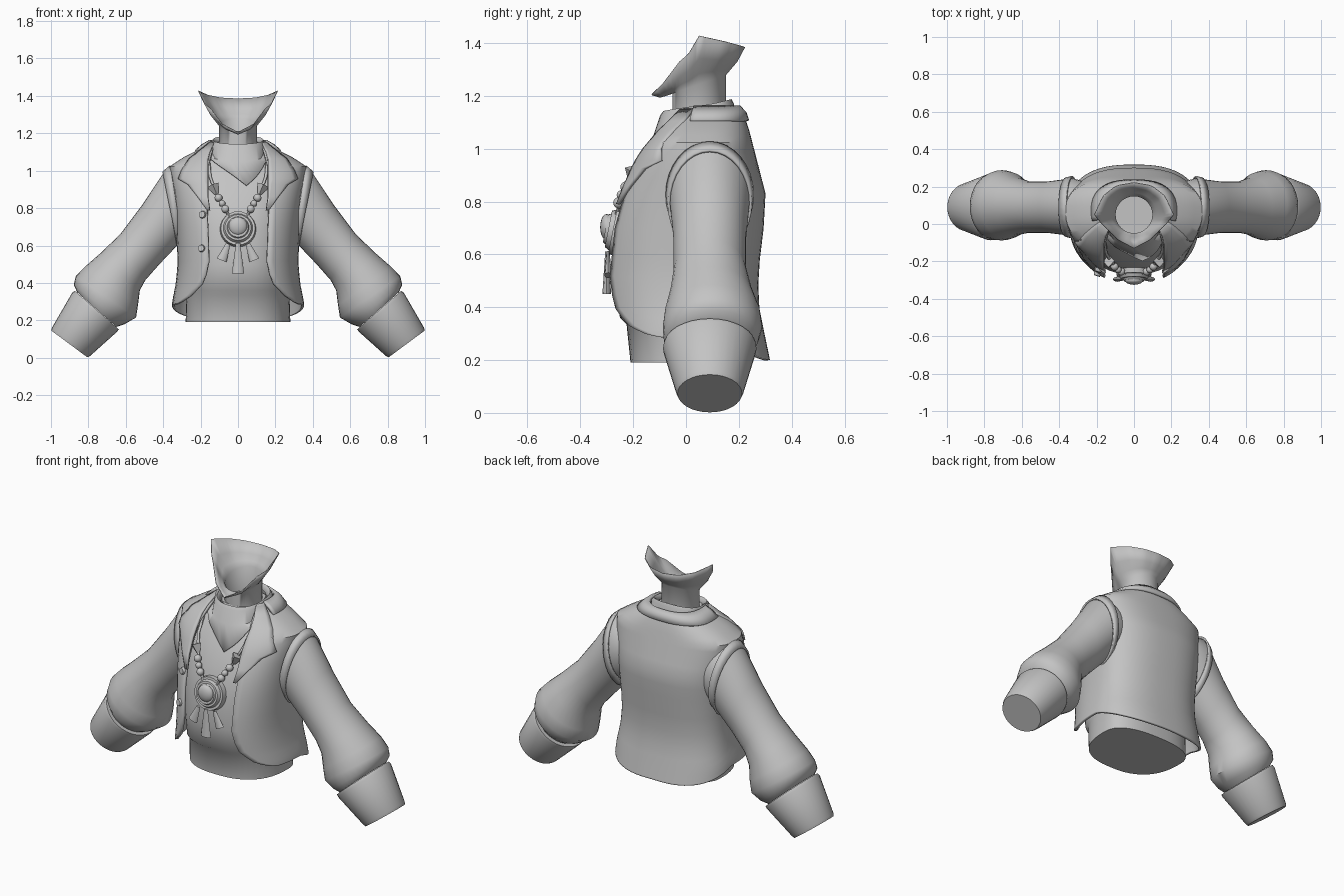
import bpy, bmesh
from math import sin, cos, asin, pi, radians
from mathutils import Vector, Matrix

if "Cube" in bpy.data.objects:
    bpy.data.objects.remove(bpy.data.objects["Cube"])

grey = bpy.data.materials.new("plain_grey")
grey.use_nodes = True
grey.diffuse_color = (0.55, 0.55, 0.55, 1)
grey.node_tree.nodes["Principled BSDF"].inputs["Base Color"].default_value = (0.55, 0.55, 0.55, 1)
P, MID = 0.8, 0.07   # roundness and depth centre of body sections


def finish(name, bm, thick=0, angle=40):
    bmesh.ops.recalc_face_normals(bm, faces=bm.faces)
    mesh = bpy.data.meshes.new(name)
    bm.to_mesh(mesh)
    bm.free()
    mesh.materials.append(grey)
    ob = bpy.data.objects.new(name, mesh)
    bpy.context.collection.objects.link(ob)
    bpy.ops.object.select_all(action="DESELECT")
    ob.select_set(True)
    bpy.context.view_layer.objects.active = ob
    bpy.ops.object.shade_smooth_by_angle(angle=radians(angle))
    if thick:
        mod = ob.modifiers.new("thickness", "SOLIDIFY")
        mod.thickness = thick
        mod.offset = 0
    return ob


def loft(name, rows, closed=True, caps=(False, False), thick=0, angle=40):
    """Skin rows of points; cap the first or last row when asked."""
    bm = bmesh.new()
    vs = [[bm.verts.new(p) for p in row] for row in rows]
    n = len(vs[0])
    for a, b in zip(vs, vs[1:]):
        for i in range(n if closed else n - 1):
            k = (i + 1) % n
            bm.faces.new((a[i], a[k], b[k], b[i]))
    for row, wanted in ((vs[0], caps[0]), (vs[-1], caps[1])):
        if wanted:
            bm.faces.new(row)
    return finish(name, bm, thick, angle)


def interp(table, z):
    """Values at z from rows that begin with their height."""
    if z <= table[0][0]:
        return table[0][1:]
    for a, b in zip(table, table[1:]):
        if z <= b[0]:
            t = (z - a[0]) / (b[0] - a[0])
            return [u + (v - u) * t for u, v in zip(a[1:], b[1:])]
    return table[-1][1:]


def spow(v, p):
    return abs(v) ** p * (1 if v >= 0 else -1)


def section(w, front, back, z, a):
    """Point on a body section; angle 0 is the front, 90 degrees is +x."""
    c = spow(cos(a), P)
    return Vector((w * spow(sin(a), P), MID - (MID - front if c > 0 else back - MID) * c, z))


def front_y(table, x, z):
    w, front, back = interp(table, z)
    s = min(0.99, abs(x) / w) ** (1 / P)
    return MID - (MID - front) * (1 - s * s) ** (P / 2)


def turn(n):
    return [2 * pi * i / n for i in range(n)]


# Body tables: height, half width, front y, back y
SHIRT = [(0.19, 0.28, -0.21, 0.22), (0.335, 0.275, -0.225, 0.22), (0.36, 0.28, -0.25, 0.23),
         (0.5, 0.285, -0.27, 0.23), (0.7, 0.295, -0.255, 0.25), (0.83, 0.305, -0.22, 0.26),
         (0.95, 0.32, -0.16, 0.23), (1.02, 0.3, -0.115, 0.21), (1.08, 0.19, -0.07, 0.19),
         (1.13, 0.13, -0.05, 0.17)]
VEST = [(0.18, 0.355, -0.28, 0.315), (0.3, 0.345, -0.29, 0.29), (0.4, 0.325, -0.305, 0.27),
        (0.52, 0.315, -0.31, 0.265), (0.7, 0.325, -0.29, 0.287), (0.83, 0.338, -0.25, 0.294),
        (0.95, 0.355, -0.19, 0.263), (1.02, 0.36, -0.14, 0.245), (1.07, 0.28, -0.1, 0.232),
        (1.12, 0.18, -0.06, 0.215), (1.15, 0.15, -0.04, 0.2)]
EDGE = [(0.3, 0.325), (0.31, 0.3), (0.34, 0.25), (0.4, 0.19), (0.45, 0.17), (0.52, 0.155),
        (0.8, 0.165), (1.0, 0.165), (1.15, 0.125)]

# Shirt body with the waist below it
loft("shirt", [[section(w, f, b, z, a) for a in turn(48)] for z, w, f, b in SHIRT],
     caps=(True, True))

# Open vest, its hem hanging lower at the back
rows = []
for z in (0.3, 0.305, 0.31, 0.325, 0.34, 0.37, 0.4, 0.45, 0.52, 0.6, 0.7, 0.77, 0.83,
          0.89, 0.95, 0.99, 1.02, 1.045, 1.07, 1.095, 1.12, 1.15):
    w = interp(VEST, z)[0]
    start = asin(min(1, interp(EDGE, z)[0] / w) ** (1 / P))
    row = []
    for i in range(49):
        a = start + (2 * pi - 2 * start) * i / 48
        fade = max(0, (0.75 - z) / 0.45) ** 1.5
        zz = z - fade * (0.1 * max(0, -cos(a)) + 0.015 * abs(sin(a)))
        row.append(section(*interp(VEST, zz), zz, a))
    rows.append(row)
loft("vest", rows, closed=False, thick=0.014)

# Vest collar round the back of the neck
back_arc = [radians(75 + 210 * i / 30) for i in range(31)]
loft("vest_collar", [[section(w, f, b, z, a) for a in back_arc] for w, f, b, z in
                     ((0.225, -0.09, 0.232, 1.105), (0.19, -0.07, 0.222, 1.135),
                      (0.15, -0.05, 0.2, 1.158))], closed=False, thick=0.015)

# Neckerchief: a band round the neck ending in a point on the chest
rows = []
for w, f, b, zf, zb in ((0.115, -0.06, 0.15, 1.12, 1.165), (0.135, -0.085, 0.172, 1.14, 1.185),
                        (0.145, -0.095, 0.178, 1.125, 1.17), (0.15, -0.12, 0.185, 1.05, 1.12)):
    rows.append([section(w, f, b, zf + (zb - zf) * (1 - cos(a)) / 2, a) for a in turn(48)])
tip = []
for a in turn(48):
    p = section(0.18, -0.15, 0.19, 1.1, a)
    if cos(a) > 0:
        p.z = 0.92 + 0.13 * min(1, abs(p.x) / 0.16) + 0.05 * (1 - cos(a))
        p.y = min(p.y, front_y(SHIRT, p.x, p.z) - 0.02)
        p.x += 0.045 * cos(a) ** 4
    tip.append(p)
loft("neckerchief", rows + [tip], thick=0.006)

# Neck opening into a flared, cut-away jaw
RIM = [(0, 0, -0.13, 1.205), (0.25, 0.085, -0.085, 1.25), (0.5, 0.145, -0.025, 1.33),
       (0.75, 0.18, 0.01, 1.36), (1, 0.212, 0.05, 1.427), (1.4, 0.165, 0.15, 1.405),
       (1.7, 0.095, 0.205, 1.39), (2, 0, 0.222, 1.385)]
neck_rows = [[], [], [], [], []]
for a in turn(48):
    side = 1 if a <= pi else -1
    x, y, z = interp(RIM, (a if a <= pi else 2 * pi - a) / (pi / 2))
    rim = Vector((side * x, y, z))
    base = Vector((0.1 * sin(a), 0.05 - 0.1 * cos(a), 1.1))
    bend = base.copy()
    bend.z = 1.245 - 0.035 * cos(a)
    for row, p in zip(neck_rows, (base, bend, bend.lerp(rim, 0.25) - Vector((0, 0, 0.005)),
                                  bend.lerp(rim, 0.6) - Vector((0, 0, 0.012)), rim)):
        row.append(p)
loft("neck_and_jaw", neck_rows, caps=(True, False), thick=0.004, angle=60)


# Sleeves: upper x and z, lower x and z, centre y, half depth
def ring(s, ux, uz, lx, lz, cy, r, grow=1.0):
    mid = Vector(((ux + lx) / 2, cy, (uz + lz) / 2))
    half = Vector(((ux - lx) / 2, 0, (uz - lz) / 2))
    pts = [mid + grow * (half * cos(a) + Vector((0, r * sin(a), 0))) for a in turn(32)]
    return [Vector((s * p.x, p.y, p.z)) for p in pts]


SLEEVE = [(0.3, 1.0, 0.25, 0.67, 0.09, 0.14), (0.36, 1.015, 0.3, 0.64, 0.09, 0.155),
          (0.4, 0.985, 0.325, 0.6, 0.09, 0.15), (0.51, 0.82, 0.42, 0.5, 0.09, 0.137),
          (0.63, 0.66, 0.495, 0.415, 0.09, 0.137), (0.74, 0.555, 0.525, 0.36, 0.095, 0.155),
          (0.82, 0.485, 0.535, 0.28, 0.1, 0.18), (0.868, 0.435, 0.545, 0.215, 0.1, 0.188),
          (0.878, 0.39, 0.605, 0.18, 0.095, 0.18), (0.86, 0.35, 0.65, 0.165, 0.09, 0.155)]
CUFF = [(0.855, 0.34, 0.66, 0.17, 0.09, 0.15), (0.872, 0.357, 0.637, 0.152, 0.09, 0.175),
        (0.887, 0.347, 0.645, 0.14, 0.09, 0.177), (0.995, 0.16, 0.79, 0.01, 0.09, 0.128),
        (0.998, 0.145, 0.805, 0.002, 0.09, 0.122)]
LAPEL = [(0.79, 0.15, 0.165), (0.86, 0.16, 0.215), (0.925, 0.16, 0.265), (0.955, 0.16, 0.318),
         (1.0, 0.16, 0.3), (1.06, 0.16, 0.262), (1.1, 0.15, 0.21), (1.145, 0.13, 0.155)]


def solid(name, loc, r1, r2, depth, axis=(0, -1, 0.2), sides=24, flat=1.0):
    """Tapered cylinder pointing along an axis."""
    bm = bmesh.new()
    rot = Vector((0, 0, 1)).rotation_difference(Vector(axis)).to_matrix().to_4x4()
    bmesh.ops.create_cone(bm, cap_ends=True, segments=sides, radius1=r1, radius2=r2, depth=depth,
                          matrix=Matrix.Translation(loc) @ Matrix.Diagonal((1, flat, 1, 1)) @ rot)
    return finish(name, bm)


def ball(name, loc, r, flat=1.0):
    bm = bmesh.new()
    bmesh.ops.create_uvsphere(bm, u_segments=16, v_segments=10, radius=r,
                              matrix=Matrix.Translation(loc) @ Matrix.Diagonal((1, flat, 1, 1)))
    return finish(name, bm, angle=60)


def chest(x, z, out):
    return Vector((x, front_y(SHIRT, x, z) - out, z))


for s, side in ((1, "left"), (-1, "right")):
    loft(side + "_sleeve", [ring(s, *r) for r in SLEEVE], angle=50)
    loft(side + "_cuff", [ring(s, *r) for r in CUFF], caps=(False, True))
    loft(side + "_armhole_trim", [ring(s, *SLEEVE[1], 1.05), ring(s, *SLEEVE[2], 1.03)],
         thick=0.01)
    # Lapel laid over the vest front
    rows = []
    for z, inner, outer in LAPEL:
        xs = [inner + (outer - inner) * i / 6 for i in range(7)]
        rows.append([(s * x, front_y(VEST, x, z) - 0.016, z) for x in xs])
    loft(side + "_lapel", rows, closed=False, thick=0.012)
    # Necklace cord and beads
    cord = [chest(s * x, z, 0.022) for x, z in
            ((0.155, 1.04), (0.15, 0.97), (0.125, 0.9), (0.1, 0.85), (0.07, 0.8), (0.045, 0.75))]
    tube = []
    for p in cord:
        tube.append([p + Vector((0.008 * cos(a), 0.008 * sin(a), 0)) for a in turn(8)])
    loft(side + "_necklace_cord", tube, caps=(True, True))
    solid(side + "_pointed_bead", chest(s * 0.125, 0.9, 0.028), 0.012, 0.034, 0.05,
          (s * 0.45, 0.2, 1), 4)
    for x, z, r in ((0.104, 0.855, 0.021), (0.085, 0.825, 0.018), (0.068, 0.795, 0.021)):
        ball(side + "_bead", chest(s * x, z, 0.028), r)
    solid(side + "_drop", (s * 0.07, -0.295, 0.565), 0.028, 0.012, 0.095,
          (-s * 0.4, 0.0, 1), 8, 0.5)

# Round pendant with its middle drop
for name, out, r1, r2, depth in (("pendant_plate", 0.0, 0.097, 0.092, 0.03),
                                 ("pendant_step", 0.022, 0.08, 0.07, 0.02),
                                 ("pendant_bezel", 0.036, 0.06, 0.054, 0.012)):
    solid(name, (0, -0.262 - out, 0.69 + 0.2 * out), r1, r2, depth)
ball("pendant_gem", (0, -0.3, 0.703), 0.05, 0.5)
solid("middle_drop", (0, -0.3, 0.53), 0.033, 0.012, 0.16, (0, 0, 1), 8, 0.5)

# Two buttons on the right vest front
for x, z in ((-0.19, 0.765), (-0.195, 0.585)):
    solid("vest_button", (x, front_y(VEST, x, z) - 0.012, z), 0.022, 0.017, 0.022, (-0.35, -1, 0.1))
